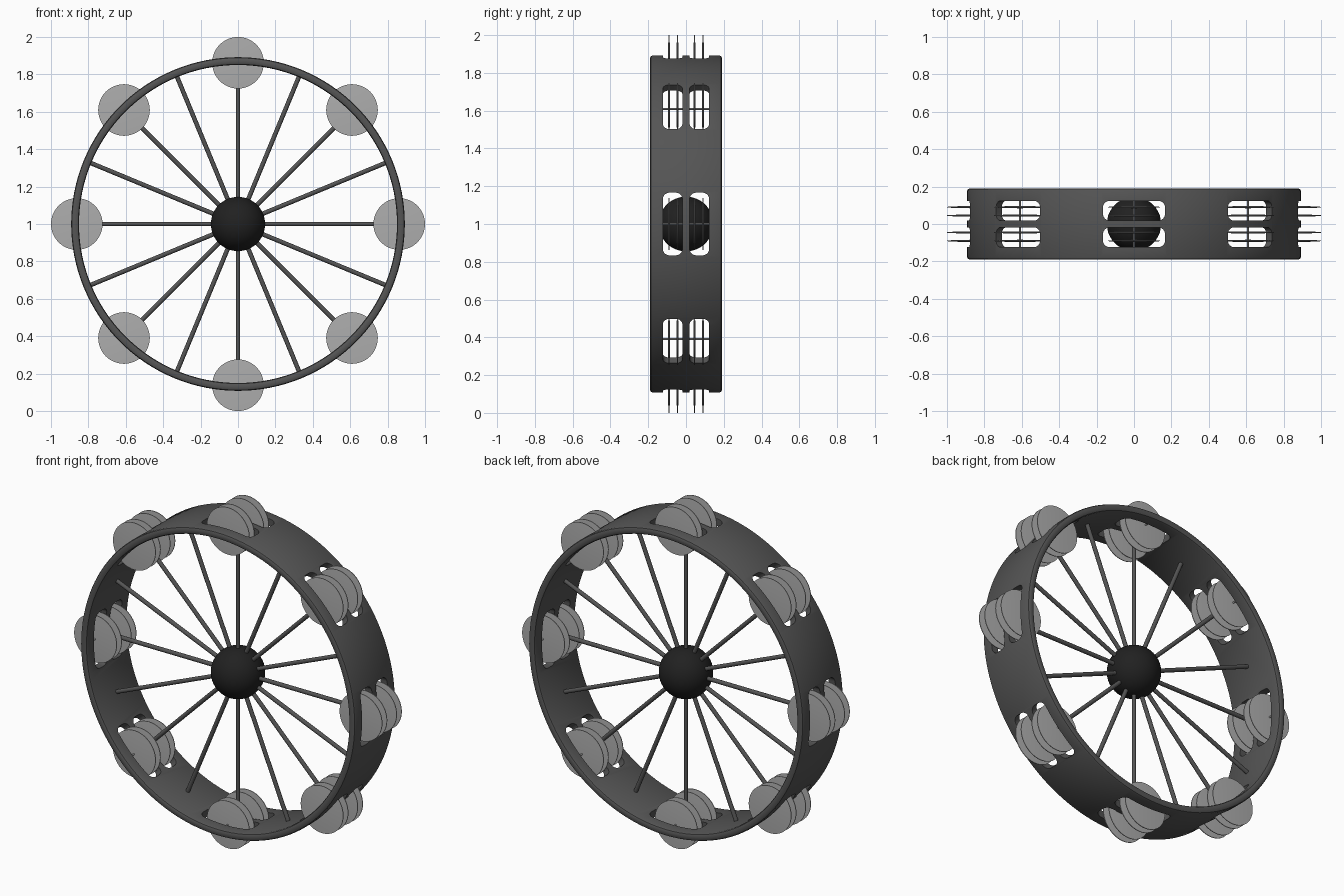
import bpy, bmesh, math
from math import cos, sin, pi, tau
from mathutils import Matrix, Vector

if "Cube" in bpy.data.objects:
    bpy.data.objects.remove(bpy.data.objects["Cube"])

CENTRE = Matrix.Translation((0, 0, 1))
R_OUT, R_IN, HALF_W = 0.892, 0.85, 0.19
R_JINGLE = 0.862


def material(name, v):
    m = bpy.data.materials.new(name)
    m.diffuse_color = (v, v, v, 1)
    m.use_nodes = True
    m.node_tree.nodes["Principled BSDF"].inputs["Base Color"].default_value = m.diffuse_color
    return m


def make(name, bm, mat=None, smooth=True):
    bmesh.ops.recalc_face_normals(bm, faces=bm.faces)
    me = bpy.data.meshes.new(name)
    bm.to_mesh(me)
    bm.free()
    ob = bpy.data.objects.new(name, me)
    bpy.context.collection.objects.link(ob)
    if mat:
        me.materials.append(mat)
    if smooth:
        shade(ob)
    return ob


def shade(ob):
    bpy.ops.object.select_all(action='DESELECT')
    ob.select_set(True)
    bpy.context.view_layer.objects.active = ob
    bpy.ops.object.shade_smooth_by_angle(angle=math.radians(35))


def revolve(bm, profile, steps, mat, closed):
    """Spin (radius, y) points round the y axis; radius 0 ends become poles."""
    rings = []
    for r, y in profile:
        if r == 0:
            rings.append([bm.verts.new(mat @ Vector((0, y, 0)))] * steps)
        else:
            rings.append([bm.verts.new(mat @ Vector((r * cos(tau * i / steps), y, r * sin(tau * i / steps))))
                          for i in range(steps)])
    pairs = list(zip(rings, rings[1:]))
    if closed:
        pairs.append((rings[-1], rings[0]))
    for a, b in pairs:
        for i in range(steps):
            j = (i + 1) % steps
            bm.faces.new(list(dict.fromkeys((a[i], a[j], b[j], b[i]))))


def rod(bm, p, q, r, sides=12):
    d = q - p
    m = Matrix.Translation((p + q) / 2) @ d.to_track_quat('Z', 'Y').to_matrix().to_4x4()
    bmesh.ops.create_cone(bm, cap_ends=True, segments=sides, radius1=r, radius2=r,
                          depth=d.length, matrix=m)


def radial(angle):
    """Local +x points outwards along the given direction in the xz plane."""
    return CENTRE @ Matrix.Rotation(-angle, 4, 'Y')


dark = material("dark_grey", 0.09)
black = material("black", 0.015)
metal = material("light_grey", 0.42)

# Rim band with softened edges
c = 0.012
bm = bmesh.new()
revolve(bm, [(R_IN, -HALF_W + c), (R_IN + c / 3, -HALF_W + c / 3), (R_IN + c, -HALF_W),
             (R_OUT - c, -HALF_W), (R_OUT - c / 3, -HALF_W + c / 3), (R_OUT, -HALF_W + c),
             (R_OUT, HALF_W - c), (R_OUT - c / 3, HALF_W - c / 3), (R_OUT - c, HALF_W),
             (R_IN + c, HALF_W), (R_IN + c / 3, HALF_W - c / 3), (R_IN, HALF_W - c)],
        128, CENTRE, True)
rim = make("rim", bm, dark, smooth=False)

# Rounded slot cutters, two side by side at eight stations
bm = bmesh.new()
hy, hz, cr = 0.052, 0.166, 0.035
for k in range(8):
    m = radial(k * pi / 4 + 1e-4)
    for side in (-1, 1):
        outline = []
        for q, (sy, sz) in enumerate(((1, 1), (-1, 1), (-1, -1), (1, -1))):
            for s in range(7):
                a = q * pi / 2 + s * pi / 12
                outline.append((side * 0.071 + sy * (hy - cr) + cr * cos(a),
                                sz * (hz - cr) + cr * sin(a)))
        lo = [bm.verts.new(m @ Vector((0.75, y, z))) for y, z in outline]
        hi = [bm.verts.new(m @ Vector((1.0, y, z))) for y, z in outline]
        bm.faces.new(lo)
        bm.faces.new(hi)
        for i in range(len(lo)):
            j = (i + 1) % len(lo)
            bm.faces.new((lo[i], lo[j], hi[j], hi[i]))
cutter = make("slot_cutter", bm, smooth=False)
cutter.hide_render = True

mod = rim.modifiers.new("slots", 'BOOLEAN')
mod.operation = 'DIFFERENCE'
mod.solver = 'EXACT'
mod.object = cutter
bpy.context.view_layer.objects.active = rim
bpy.ops.object.modifier_apply(modifier=mod.name)
bpy.data.objects.remove(cutter)
shade(rim)

# Jingle discs: thin lenses, four per station
for k in range(8):
    m = radial(k * pi / 4) @ Matrix.Translation((R_JINGLE, 0, 0))
    bm = bmesh.new()
    for y in (-0.09, -0.045, 0.045, 0.09):
        revolve(bm, [(0, y - 0.006), (0.08, y - 0.005), (0.138, y - 0.002),
                     (0.138, y + 0.002), (0.08, y + 0.005), (0, y + 0.006)], 48, m, False)
    make(f"jingles_{k + 1}", bm, metal)

    # Pin through the discs, held in the rim wall
    bm = bmesh.new()
    rod(bm, m @ Vector((0, -0.135, 0)), m @ Vector((0, 0.135, 0)), 0.005)
    make(f"jingle_pin_{k + 1}", bm, metal)

# Sixteen spokes
bm = bmesh.new()
for k in range(16):
    m = radial(k * pi / 8)
    rod(bm, m @ Vector((0.1, 0, 0)), m @ Vector((0.858, 0, 0)), 0.012)
make("spokes", bm, dark)

# Hub ball
bm = bmesh.new()
bmesh.ops.create_uvsphere(bm, u_segments=48, v_segments=24, radius=0.145, matrix=CENTRE)
make("hub", bm, black)
